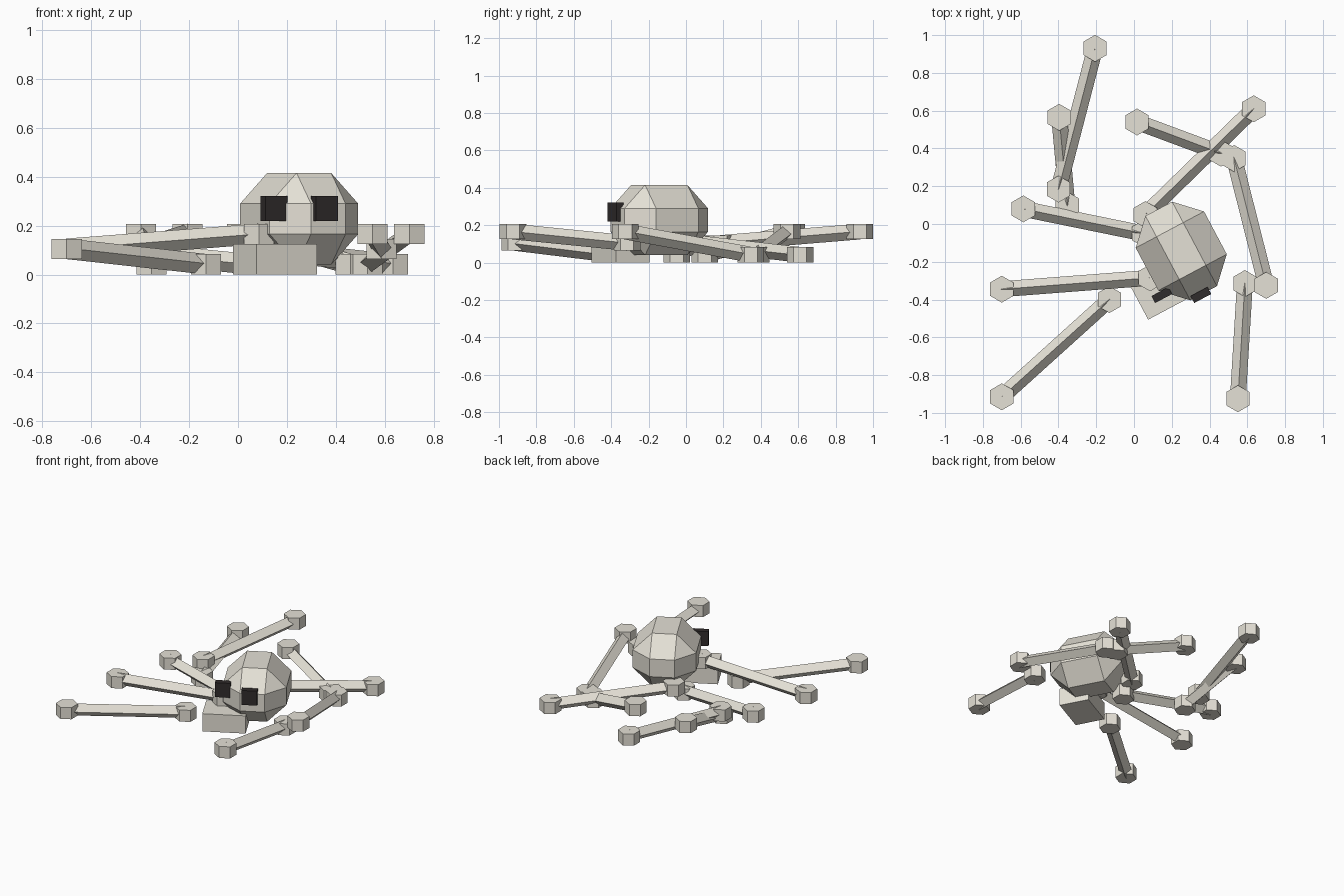
import bpy, bmesh
from math import radians, sin, cos, tau
from mathutils import Vector, Matrix

if "Cube" in bpy.data.objects:
    bpy.data.objects.remove(bpy.data.objects["Cube"])


def material(name, rgb):
    m = bpy.data.materials.new(name)
    m.diffuse_color = (*rgb, 1)
    m.use_nodes = True
    m.node_tree.nodes["Principled BSDF"].inputs["Base Color"].default_value = m.diffuse_color
    return m


BONE = material("bone", (0.78, 0.75, 0.67))
DARK = material("dark_socket", (0.03, 0.025, 0.025))
TURN = radians(28)


def finish(bm, name, mat):
    bmesh.ops.recalc_face_normals(bm, faces=bm.faces)
    me = bpy.data.meshes.new(name)
    bm.to_mesh(me)
    bm.free()
    me.materials.append(mat)
    ob = bpy.data.objects.new(name, me)
    bpy.context.collection.objects.link(ob)
    return ob


def prism(bm, start, end, side, up, radius, sides):
    """Straight prism from start to end, first corner pointing along up."""
    rings = []
    for p in (start, end):
        rings.append([bm.verts.new(p + radius * (up * cos(tau * i / sides) + side * sin(tau * i / sides)))
                      for i in range(sides)])
    for i in range(sides):
        j = (i + 1) % sides
        bm.faces.new((rings[0][i], rings[0][j], rings[1][j], rings[1][i]))
    bm.faces.new(rings[0])
    bm.faces.new(rings[1])


def long_bone(name, a, b):
    """Square shaft set on edge, with an upright hexagonal knob at each end."""
    a, b = Vector(a), Vector(b)
    bm = bmesh.new()
    d = (b - a).normalized()
    side = d.cross(Vector((0, 0, 1))).normalized()
    prism(bm, a, b, side, side.cross(d), 0.042, 4)
    half = Vector((0, 0, 0.041))
    for p in (a, b):
        prism(bm, p - half, p + half, Vector((1, 0, 0)), Vector((0, 1, 0)), 0.071, 6)
    finish(bm, name, BONE)


def box(name, center, size, mat, bevel=0):
    bm = bmesh.new()
    bmesh.ops.create_cube(bm, size=1)
    bmesh.ops.scale(bm, vec=size, verts=bm.verts)
    if bevel:
        bmesh.ops.bevel(bm, geom=bm.edges[:], offset=bevel, segments=1, affect='EDGES')
    bmesh.ops.rotate(bm, cent=(0, 0, 0), matrix=Matrix.Rotation(TURN, 3, 'Z'), verts=bm.verts)
    bmesh.ops.translate(bm, vec=center, verts=bm.verts)
    finish(bm, name, mat)


# Scattered long bones at three resting heights
LOW, MID, HIGH = 0.042, 0.105, 0.166
BONES = [
    ((-0.206, 0.93, HIGH), (-0.40, 0.185, MID)),
    ((-0.396, 0.565, HIGH), (-0.353, 0.10, LOW)),
    ((-0.586, 0.08, MID), (0.05, -0.05, LOW)),
    ((-0.70, -0.345, MID), (0.085, -0.285, HIGH)),
    ((-0.70, -0.915, MID), (-0.13, -0.40, LOW)),
    ((0.016, 0.54, HIGH), (0.46, 0.375, LOW)),
    ((0.634, 0.61, LOW), (0.06, 0.05, MID)),
    ((0.53, 0.347, LOW), (0.70, -0.325, HIGH)),
    ((0.587, -0.315, MID), (0.55, -0.925, HIGH)),
]
for i, (a, b) in enumerate(BONES, 1):
    long_bone(f"long_bone_{i}", a, b)

# Skull: heavily chamfered box, with jaw block and eye sockets
box("skull", (0.25, -0.143, 0.2275), (0.41, 0.506, 0.375), BONE, 0.125)
box("jaw", (0.151, -0.351, 0.0625), (0.28, 0.203, 0.125), BONE)
for side, x in (("left", 0.147), ("right", 0.354)):
    box(f"eye_socket_{side}", (x, -0.376, 0.27), (0.102, 0.042, 0.102), DARK)
